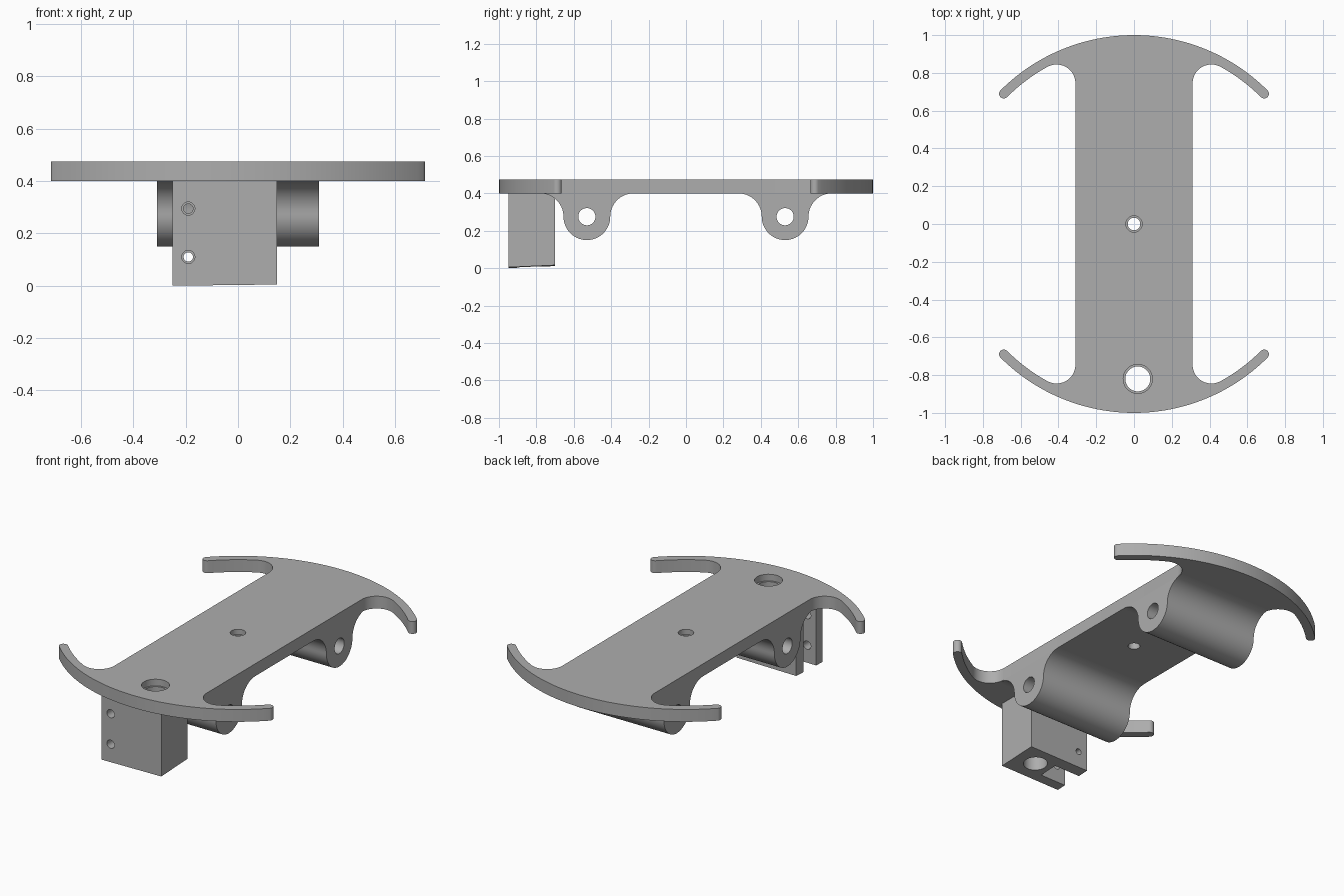
import bpy, bmesh
from math import sin, cos, pi, sqrt, atan2, radians
from mathutils import Vector, Matrix

cube = bpy.data.objects.get("Cube")
if cube:
    bpy.data.objects.remove(cube, do_unlink=True)

grey = bpy.data.materials.new("plain grey")
grey.use_nodes = True
GREY = (0.42, 0.42, 0.42, 1)
grey.diffuse_color = GREY
grey.node_tree.nodes["Principled BSDF"].inputs["Base Color"].default_value = GREY


def arc(cx, cy, r, start, end, steps):
    """Points on an arc, angles in radians."""
    return [(cx + r * cos(start + (end - start) * i / steps),
             cy + r * sin(start + (end - start) * i / steps)) for i in range(steps + 1)]


def prism(name, outline, to_3d, depth):
    """Extrude a flat outline; to_3d places a 2D point, depth is the sweep vector."""
    bm = bmesh.new()
    face = bm.faces.new([bm.verts.new(to_3d(*p)) for p in outline])
    swept = bmesh.ops.extrude_face_region(bm, geom=[face])["geom"]
    bmesh.ops.translate(bm, vec=Vector(depth),
                        verts=[v for v in swept if isinstance(v, bmesh.types.BMVert)])
    bmesh.ops.recalc_face_normals(bm, faces=bm.faces)
    return finish(name, bm)


def finish(name, bm):
    mesh = bpy.data.meshes.new(name)
    bm.to_mesh(mesh)
    bm.free()
    mesh.materials.append(grey)
    obj = bpy.data.objects.new(name, mesh)
    bpy.context.collection.objects.link(obj)
    return obj


def activate(obj):
    bpy.ops.object.select_all(action='DESELECT')
    obj.select_set(True)
    bpy.context.view_layer.objects.active = obj


def cut(obj, cutter):
    """Subtract the cutter and remove it."""
    mod = obj.modifiers.new("cut", 'BOOLEAN')
    mod.operation, mod.solver, mod.object = 'DIFFERENCE', 'EXACT', cutter
    activate(obj)
    bpy.ops.object.modifier_apply(modifier=mod.name)
    bpy.data.objects.remove(cutter, do_unlink=True)


def drill(obj, axis, centre, radius, start, end):
    """Round hole along one axis between two coordinates."""
    bm = bmesh.new()
    bmesh.ops.create_cone(bm, cap_ends=True, segments=48, radius1=radius,
                          radius2=radius, depth=end - start)
    turn = {'X': Matrix.Rotation(pi / 2, 4, 'Y'), 'Y': Matrix.Rotation(pi / 2, 4, 'X'),
            'Z': Matrix.Identity(4)}[axis]
    place = list(centre)
    place["XYZ".index(axis)] = (start + end) / 2
    bmesh.ops.transform(bm, matrix=Matrix.Translation(place) @ turn, verts=bm.verts)
    cut(obj, finish("cutter", bm))


def box(name, lo, hi):
    bm = bmesh.new()
    bmesh.ops.create_cube(bm, size=1)
    for v in bm.verts:
        v.co = [lo[i] if v.co[i] < 0 else hi[i] for i in range(3)]
    return finish(name, bm)


BOTTOM, TOP = 0.40, 0.475
HALF = 0.31                    # half width of the body
INNER, FILLET, TIP = 0.95, 0.10, 0.025

# Deck: straight body with a curved arm at each corner, one quarter mirrored
fx = HALF + FILLET
fy = sqrt((INNER - FILLET) ** 2 - fx ** 2)
a = atan2(fy, fx)
mid = INNER + TIP
quarter = (arc(fx, fy, FILLET, pi, a, 12)
           + arc(0, 0, INNER, a, pi / 4, 10)[1:]
           + arc(mid * cos(pi / 4), mid * sin(pi / 4), TIP, -3 * pi / 4, pi / 4, 10)[1:]
           + arc(0, 0, 1, pi / 4, pi / 2, 28)[1:])
back = quarter + [(-x, y) for x, y in reversed(quarter[:-1])]
outline = back + [(-x, -y) for x, y in back]
deck = prism("deck", outline, lambda x, y: (x, y, BOTTOM), (0, 0, TOP - BOTTOM))

# Deck holes: stepped centre hole and the bore above the clamp
BORE = (0.02, -0.82, 0)
drill(deck, 'Z', (0, 0, 0), 0.033, 0.3, 0.6)
drill(deck, 'Z', (0, 0, 0), 0.043, 0.445, 0.6)
drill(deck, 'Z', BORE, 0.066, 0.3, 0.6)
drill(deck, 'Z', BORE, 0.077, 0.435, 0.6)

# Axle lugs: rounded bars with flared roots and a hole along their length
R, AXLE_Z = 0.125, 0.275
profile = (arc(-2 * R, 0, R, pi / 2, 0, 14) + arc(0, 0, R, pi, 2 * pi, 28)[1:]
           + arc(2 * R, 0, R, pi, pi / 2, 14)[1:])
lugs = []
for name, y0 in (("front_axle_lug", -0.53), ("back_axle_lug", 0.53)):
    lug = prism(name, profile, lambda y, z: (-HALF, y0 + y, AXLE_Z + z), (2 * HALF, 0, 0))
    drill(lug, 'X', (0, y0, AXLE_Z), 0.046, -0.5, 0.5)
    lugs.append(lug)
drill(lugs[0], 'Z', BORE, 0.066, 0.3, 0.6)

# Clamp block: slightly sloped underside, bore, slot and two screw holes
block = box("clamp_block", (-0.25, -0.95, 0), (0.15, -0.70, BOTTOM))
for v in block.data.vertices:
    if v.co.z < 0.1:
        v.co.z = 0.012 * (v.co.x + 0.25) + 0.045 * (v.co.y + 0.95)
drill(block, 'Z', BORE, 0.066, -0.1, 0.6)
cut(block, box("cutter", (-0.4, -0.89, -0.1), (-0.08, -0.77, BOTTOM - 0.001)))
for z in (0.11, 0.295):
    drill(block, 'Y', (-0.19, 0, z), 0.025, -1.1, -0.83)
    drill(block, 'Y', (-0.19, 0, z), 0.018, -0.83, -0.6)

for obj in [deck, block] + lugs:
    activate(obj)
    bpy.ops.object.shade_smooth_by_angle(angle=radians(30))
